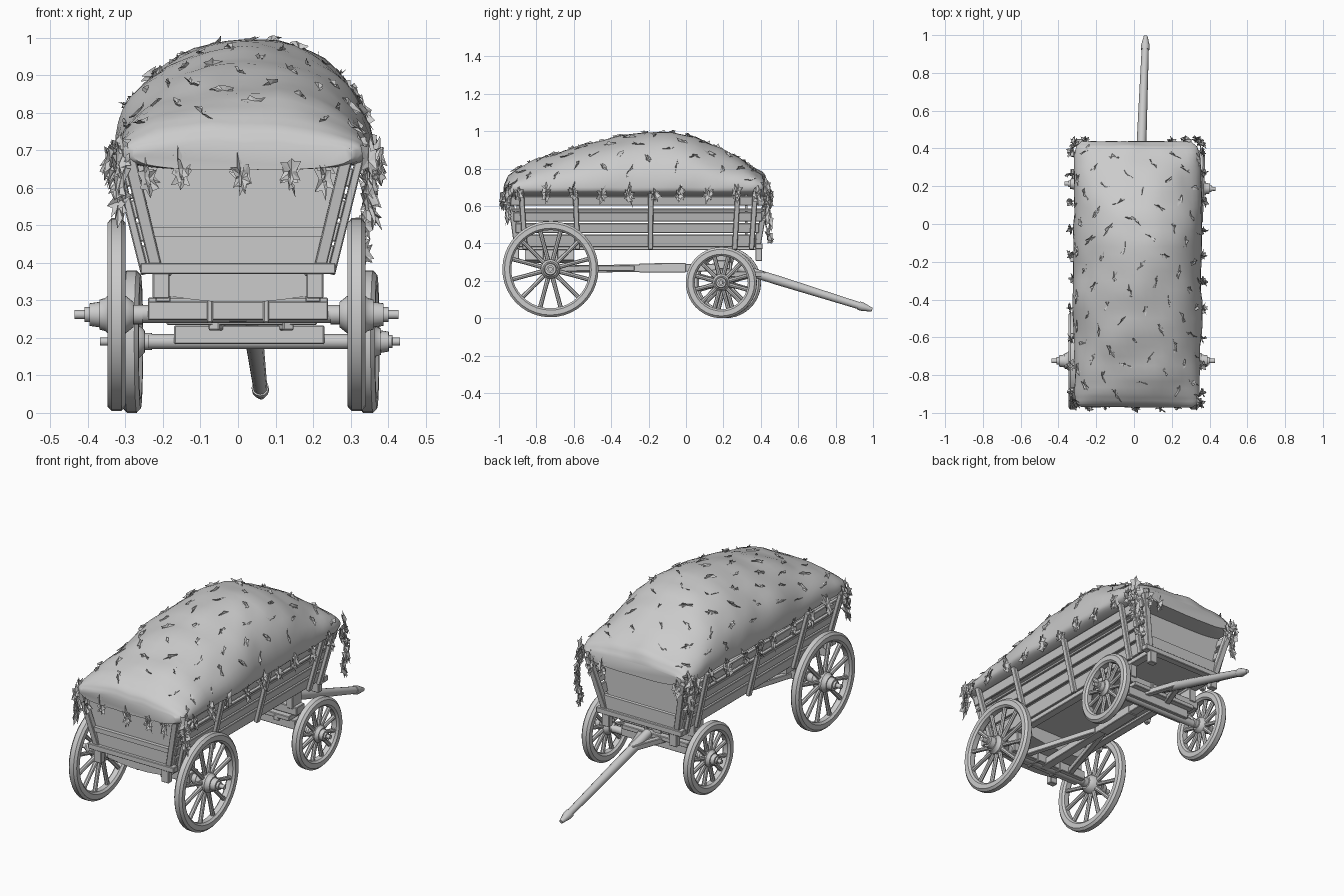
import bpy, bmesh, math, random
from mathutils import Vector, Matrix, noise

if "Cube" in bpy.data.objects:
    bpy.data.objects.remove(bpy.data.objects["Cube"])

random.seed(4)
V = Vector

def finish(name, bm, smooth=False, bevel=0):
    bmesh.ops.recalc_face_normals(bm, faces=bm.faces)
    me = bpy.data.meshes.new(name)
    bm.to_mesh(me)
    bm.free()
    ob = bpy.data.objects.new(name, me)
    bpy.context.collection.objects.link(ob)
    if bevel:
        m = ob.modifiers.new("bevel", 'BEVEL')
        m.width, m.segments = bevel, 1
    if smooth:
        bpy.context.view_layer.objects.active = ob
        ob.select_set(True)
        bpy.ops.object.shade_smooth_by_angle(angle=math.radians(40))
        ob.select_set(False)
    return ob

def frame(d, ref):
    z = V(d).normalized()
    x = (V(ref) - z * V(ref).dot(z)).normalized()
    return Matrix((x, z.cross(x), z)).transposed().to_4x4()

def beam(name, p, q, a, b, ref=(1, 0, 0), bevel=0.003):
    """Box from p to q; a is the size along ref, b across it."""
    p, q = V(p), V(q)
    bm = bmesh.new()
    mat = Matrix.Translation((p + q) / 2) @ frame(q - p, ref) @ Matrix.Diagonal((a, b, (q - p).length, 1))
    bmesh.ops.create_cube(bm, size=1, matrix=mat)
    return finish(name, bm, bevel=bevel)

def add_lathe(bm, prof, p, d, n=20, closed=False):
    """Spin (distance, radius) points around the axis p + t*d."""
    rot, o = frame(d, (0.01, 0.02, 1) if abs(V(d).normalized().z) < .9 else (1, 0, 0)), V(p)
    rings = [[bm.verts.new(o + rot @ V((r * math.cos(k * math.tau / n), r * math.sin(k * math.tau / n), t)))
              for k in range(n)] for t, r in prof]
    for r0, r1 in list(zip(rings, rings[1:])) + ([(rings[-1], rings[0])] if closed else []):
        for k in range(n):
            bm.faces.new((r0[k], r0[(k + 1) % n], r1[(k + 1) % n], r1[k]))
    if not closed:
        bm.faces.new(rings[0])
        bm.faces.new(rings[-1])

def lathe(name, prof, p, d, n=20):
    bm = bmesh.new()
    add_lathe(bm, prof, p, d, n)
    return finish(name, bm, smooth=True)

def slab(name, pts, y0, y1):
    """Outline in x and z, extruded along y."""
    bm = bmesh.new()
    a = [bm.verts.new((x, y0, z)) for x, z in pts]
    b = [bm.verts.new((x, y1, z)) for x, z in pts]
    bm.faces.new(a)
    bm.faces.new(b)
    for i in range(len(pts)):
        j = (i + 1) % len(pts)
        bm.faces.new((a[i], a[j], b[j], b[i]))
    return finish(name, bm)

# wheels: rim, spokes, stepped hub and axle pin
HUB = [(-.07, .026), (-.045, .026), (-.045, .034), (-.025, .05), (.022, .052), (.03, .044), (.045, .04),
       (.045, .034), (.072, .03), (.072, .02), (.085, .02), (.085, .012), (.112, .012)]

def wheel(name, c, R, side, yaw=0.0, hub=1.0, n_spokes=12):
    c = V(c)
    ax = V((side * math.cos(yaw), side * math.sin(yaw), 0))
    bm = bmesh.new()
    w, i = 0.024, R - 0.048
    add_lathe(bm, [(-w, i + .01), (-w, R - .012), (-w + .011, R), (w - .011, R), (w, R - .012),
                   (w, i + .01), (w - .01, i), (-w + .01, i)], c, ax, 40, True)
    finish(name + "_rim", bm, smooth=True)
    bm = bmesh.new()
    rot = frame(ax, (0, 0, 1))
    for k in range(n_spokes):
        a = (k + .5) * math.tau / n_spokes
        d = rot @ V((math.cos(a), math.sin(a), 0))
        add_lathe(bm, [(.03, .013), (R * .5, .011), (R - .04, .012)], c, d, 8)
    finish(name + "_spokes", bm, smooth=True)
    lathe(name + "_hub", [(t * hub, r * (.5 + hub / 2)) for t, r in HUB], c, ax, 20)

YAW = math.radians(-2)
for s, tag in ((-1, "left"), (1, "right")):
    wheel("rear_wheel_" + tag, (s * .32 - .004, -.725, .262), .257, s)
    wheel("front_wheel_" + tag, (s * .315 + .032, .2 + s * .315 * math.sin(YAW), .19), .19, s, YAW, .76)

# axles, bolsters and reach pole
lathe("rear_axle", [(-.27, .024), (.27, .024)], (0, -.725, .264), (1, 0, 0), 12)
beam("rear_axle_beam", (-.24, -.725, .272), (.24, -.725, .272), .05, .08, (0, 0, 1))
lathe("front_axle", [(-.27, .02), (.27, .02)], (.032, .2, .19), (1, 0, 0), 12)
beam("front_axle_beam", (-.17, .2, .208), (.23, .2, .208), .05, .07, (0, 0, 1))
beam("front_turntable", (-.19, .2, .247), (.21, .2, .247), .025, .12, (0, 0, 1))
beam("front_bolster", (-.24, .2, .285), (.24, .2, .285), .045, .07, (0, 0, 1))
beam("reach_pole", (0, -.74, .262), (.01, .24, .272), .05, .04)
beam("reach_sleeve", (.002, -.25, .268), (.006, 0, .27), .06, .05)
for s in (-1, 1):
    beam("rear_brace", (s * .15, -.7, .265), (s * .02, -.28, .267), .03, .03)
    beam("drawbar_hound", (.035 + s * .1, .14, .235), (.04, .42, .235), .03, .03)
    for y in (-.725, .2):
        beam("bolster_block", (s * .2, y, .295), (s * .2, y, .38), .04, .08)
        beam("bolster_strap", (s * .075, y, .24), (s * .075, y, .305), .016, .09)

# drawbar
p, q = V((.034, .28, .268)), V((.062, .995, .045))
L = (q - p).length
lathe("drawbar", [(0, .024), (L * .3, .025), (L * .9, .019), (L * .9, .023), (L * .93, .023), (L, .010)], p, q - p, 12)

# wagon floor, sills and curved rear bolster
beam("floor", (0, -.9, .385), (0, .37, .385), .44, .016)
for s in (-1, 1):
    beam("sill", (s * .2, -.91, .382), (s * .2, .38, .382), .045, .035)
slab("curved_bolster", [(-.19, .38), (-.19, .312), (-.12, .302), (-.05, .295), (.05, .295), (.12, .302),
                        (.19, .312), (.19, .38)], -.86, -.6)
for y in (-.91, .39):
    beam("end_crossbeam", (-.26, y, .385), (.26, y, .385), .03, .04, (0, 0, 1))
    for s in (-1, 1):
        beam("corner_block", (s * .205, y, .305), (s * .205, y, .4), .045, .035)

# flared side walls: planks, stakes and corner posts
def wall_x(z):
    return .232 + .25 * (z - .38)

for s, tag in ((-1, "left"), (1, "right")):
    lean = V((s * .25, 0, 1)).normalized()
    for z, h in ((.415, .066), (.483, .052), (.543, .05), (.578, .014), (.628, .05)):
        g = z - .38
        beam("side_plank_" + tag, (s * wall_x(z), -.89 - .2 * g, z), (s * wall_x(z), .365 + .25 * g, z), h, .018, lean)
    for y in (-.86, -.58, -.19, .26, .35):
        t = .036 * (y + .25)
        beam("stake_" + tag, (s * (wall_x(.37) + .018), y, .37), (s * (wall_x(.69) + .018), y + t, .69), .022, .028)
    for y, k in ((-.905, -.04), (.385, .05)):
        beam("corner_post_" + tag, (s * (wall_x(.4) - .018), y, .39), (s * (wall_x(.68) - .018), y + k, .68), .032, .03)

# end boards; the headboard is set back under the load
def board(name, z0, z1, y0, y1):
    a, b = wall_x(z0), wall_x(z1)
    slab(name, [(-a, z0), (a, z0), (b, z1), (-b, z1)], y0, y1)

board("tailboard_lower", .395, .475, -.912, -.892)
board("tailboard_rail", .47, .495, -.925, -.895)
board("tailboard_upper", .49, .67, -.905, -.89)
board("headboard_lower", .395, .47, .375, .395)
board("headboard_upper", .40, .67, .315, .33)

# hay load: lofted rounded cross-sections with gentle lumps
SPINE = [(-.972, .715, .29), (-.955, .755, .315), (-.9, .80, .33), (-.8, .85, .335), (-.65, .895, .337), (-.5, .938, .339),
         (-.35, .974, .34), (-.2, .994, .341), (-.08, .993, .341), (.05, .968, .341), (.17, .918, .341),
         (.28, .86, .338), (.36, .81, .333), (.41, .775, .32), (.437, .72, .29)]
BASE = .70

def hay_point(y, a):
    for (y0, z0, w0), (y1, z1, w1) in zip(SPINE, SPINE[1:]):
        if y <= y1 + 1e-6:
            break
    f = (y - y0) / (y1 - y0)
    top, w = z0 + (z1 - z0) * f, w0 + (w1 - w0) * f
    c, s = math.cos(a), math.sin(a)
    x = .016 + w * math.copysign(abs(c) ** (.98 if s > 0 else .6), c)
    z = BASE + ((top - BASE) * abs(s) ** .95 if s > 0 else -.052 * abs(s) ** .6)
    n = noise.noise(V((x * 5, y * 5, z * 5))) + .4 * noise.noise(V((x * 12, y * 12, z * 12)))
    return V((x + .014 * n * c, y + .008 * n * (abs(y + .25) > .6), z + .016 * n * max(s, 0)))

bm = bmesh.new()
N = 48
ys = [y0 + (y1 - y0) * k / 3 for (y0, *_), (y1, *_) in zip(SPINE, SPINE[1:]) for k in range(3)] + [SPINE[-1][0]]
rings = [[bm.verts.new(hay_point(y, k * math.tau / N)) for k in range(N)] for y in ys]
for r0, r1 in zip(rings, rings[1:]):
    for k in range(N):
        bm.faces.new((r0[k], r0[(k + 1) % N], r1[(k + 1) % N], r1[k]))
for r in (rings[0], rings[-1]):
    bm.faces.new(r)
finish("hay_load", bm, smooth=True)

# hay tufts: ragged leaf-like sheets
def add_leaf(bm, c, along, across, l, w, n=6):
    nrm = along.cross(across)
    mid = bm.verts.new(c + nrm * .008)
    vs = []
    for k in range(2 * n):
        a = k * math.tau / (2 * n)
        r = random.uniform(.75, 1.2) if k % 2 == 0 else random.uniform(.45, .7)
        vs.append(bm.verts.new(c + along * (l * r * math.cos(a)) + across * (w * r * math.sin(a))
                               + nrm * random.uniform(-.008, .008)))
    for k in range(2 * n):
        bm.faces.new((mid, vs[k], vs[(k + 1) % (2 * n)]))

def rnd(v, s):
    return (v + V([random.uniform(-s, s) for _ in range(3)])).normalized()

def add_hanging(bm, c, out, size=.05):
    for k in range(3):
        d = rnd(V((0, 0, -1)) + out * .15, .3)
        side = rnd(d.cross(out) if k < 2 else out, .3)
        side = (side - d * side.dot(d)).normalized()
        add_leaf(bm, c + V((0, 0, random.uniform(-.03, .015))) + out * random.uniform(0, .02),
                 d, side, size * random.uniform(.8, 1.25), size * (.6 if k < 2 else .4))

bm = bmesh.new()
for s in (-1, 1):
    for k in range(10):
        y = -.88 + k * .142 + random.uniform(-.02, .02)
        add_hanging(bm, V((.016 + s * .34, y, .675)), V((s, 0, 0)), .05)
    for y, o in ((-.945, -1), (.42, 1)):
        for dz in (.69, .63, .57):
            add_hanging(bm, V((.016 + s * .325, y, dz)), V((s * .7, o * .7, 0)), .055)
for x in (-.24, -.15, .01, .14, .23):
    add_hanging(bm, V((x, -.965, .65)), V((0, -1, 0)), .05)
for x in (-.26, .2, .27):
    add_hanging(bm, V((x, .435, .65)), V((0, 1, 0)), .05)
for z in (.52, .45):
    add_hanging(bm, V((.33, .44, z)), V((.5, .8, 0)), .05)
finish("hanging_hay_tufts", bm)

bm = bmesh.new()
for k in range(72):
    y = -.93 + 1.33 * (k + random.random()) / 72
    a = .25 + (math.pi - .5) * ((k * .618) % 1)
    c = hay_point(y, a)
    n = (hay_point(y, a + .03) - c).cross(hay_point(y + .01, a) - c).normalized()
    n = n if n.z > 0 else -n
    d = rnd(V((0, 0, 0)), 1)
    d = (d - n * d.dot(n)).normalized()
    side = (d.cross(n) + n * random.uniform(.2, 1.2)).normalized()
    add_leaf(bm, c + n * .004, d, side, random.uniform(.03, .048), .015, 5)
finish("loose_hay_wisps", bm)
